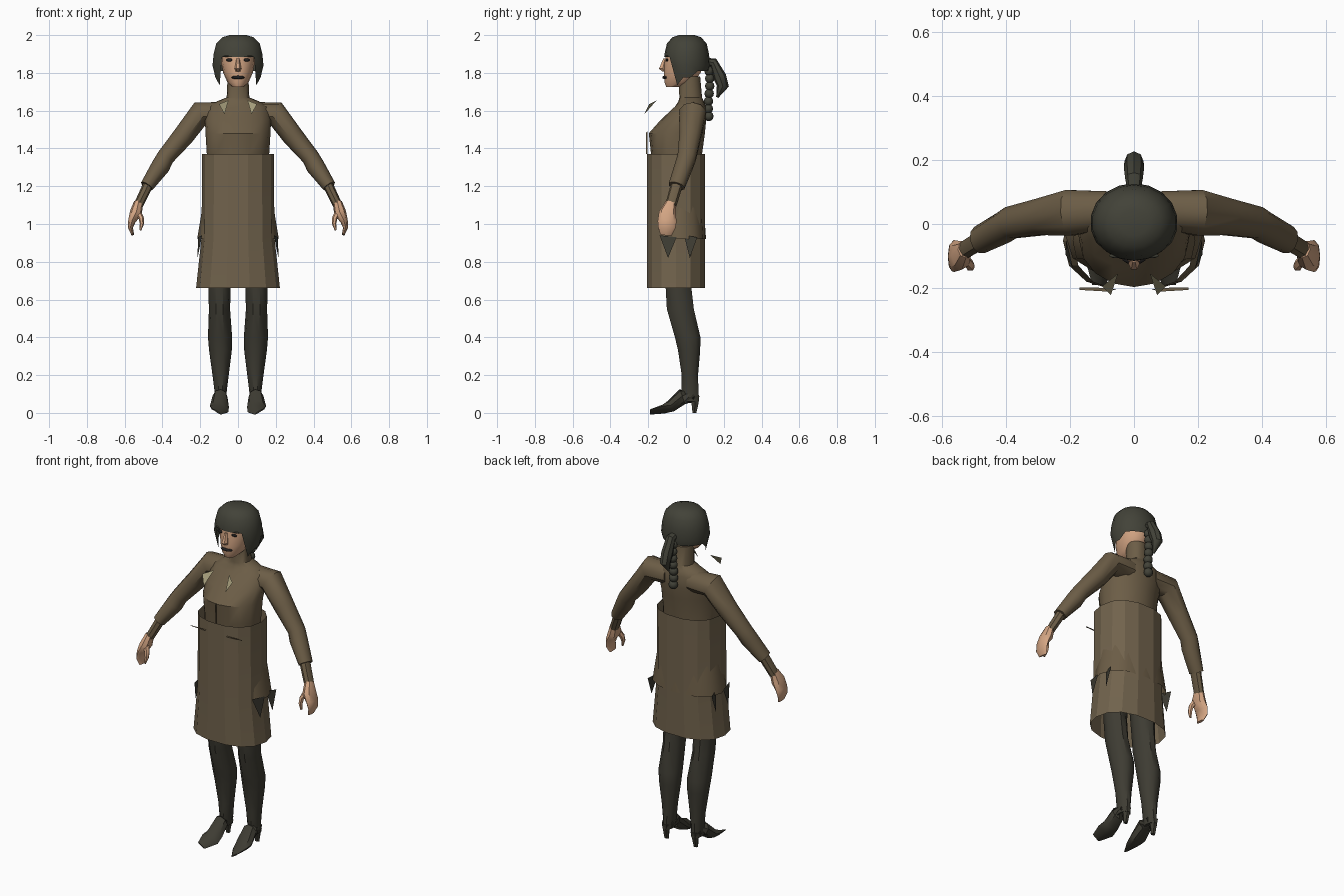
import bpy, bmesh, math
from mathutils import Vector

if "Cube" in bpy.data.objects:
    bpy.data.objects.remove(bpy.data.objects["Cube"])


def material(name, rgb):
    m = bpy.data.materials.new(name)
    m.diffuse_color = (*rgb, 1)
    m.use_nodes = True
    m.node_tree.nodes["Principled BSDF"].inputs["Base Color"].default_value = m.diffuse_color
    return m


BROWN = material("brown cloth", (0.150, 0.110, 0.062))
SKIRT = material("skirt brown", (0.165, 0.124, 0.073))
LEG = material("dark stocking", (0.048, 0.045, 0.033))
HAIR = material("dark hair", (0.055, 0.055, 0.040))
SKIN = material("skin", (0.66, 0.38, 0.23))
LAPEL = material("pale collar", (0.38, 0.34, 0.20))
DARK = material("near black", (0.015, 0.014, 0.014))


def finish(bm, name, mat, angle=40):
    bmesh.ops.remove_doubles(bm, verts=bm.verts, dist=1e-5)
    bmesh.ops.recalc_face_normals(bm, faces=bm.faces)
    me = bpy.data.meshes.new(name)
    bm.to_mesh(me)
    bm.free()
    me.materials.append(mat)
    ob = bpy.data.objects.new(name, me)
    bpy.context.collection.objects.link(ob)
    if angle:
        bpy.ops.object.select_all(action='DESELECT')
        ob.select_set(True)
        bpy.context.view_layer.objects.active = ob
        bpy.ops.object.shade_smooth_by_angle(angle=math.radians(angle))
    return ob


def loft(name, mat, rings, n=10, follow=False, cap=True, power=1.0, side=1, angle=40):
    """Rings are (x, y, z, half width across, half depth in y)."""
    bm = bmesh.new()
    pts = [Vector((r[0] * side, r[1], r[2])) for r in rings]
    loops = []
    for i, r in enumerate(rings):
        u, v = Vector((0, 1, 0)), Vector((1, 0, 0))
        if follow:
            t = Vector()
            if i:
                t += (pts[i] - pts[i - 1]).normalized()
            if i < len(pts) - 1:
                t += (pts[i + 1] - pts[i]).normalized()
            t.normalize()
            u = (u - t * u.dot(t)).normalized()
            v = t.cross(u)
        loop = []
        for k in range(n):
            a = 2 * math.pi * k / n
            c, s = (math.copysign(abs(f) ** power, f) for f in (math.cos(a), math.sin(a)))
            loop.append(bm.verts.new(pts[i] + v * c * r[3] + u * s * r[4]))
        loops.append(loop)
    for a, b in zip(loops, loops[1:]):
        for k in range(n):
            bm.faces.new((a[k], a[(k + 1) % n], b[(k + 1) % n], b[k]))
    if cap:
        bm.faces.new(loops[0])
        bm.faces.new(loops[-1])
    return finish(bm, name, mat, angle)


def span(z, hw, y0, y1, x=0):
    """Horizontal ring from its half width and its front and back limits."""
    return (x, (y0 + y1) / 2, z, hw, (y1 - y0) / 2)


def plate(name, mat, pts):
    bm = bmesh.new()
    bm.faces.new([bm.verts.new(p) for p in pts])
    return finish(bm, name, mat, 0)


def blob(name, mat, loc, size, seg=10):
    bm = bmesh.new()
    bmesh.ops.create_uvsphere(bm, u_segments=seg, v_segments=6, radius=1)
    for v in bm.verts:
        v.co = Vector(loc) + Vector(a * b for a, b in zip(v.co, size))
    return finish(bm, name, mat, 60)


# Jacket body, high collar and flared hem
loft("jacket", BROWN, [span(1.10, .155, -.16, .07), span(1.37, .165, -.185, .085),
     span(1.48, .172, -.197, .10), span(1.55, .175, -.135, .107), span(1.62, .165, -.06, .105),
     span(1.65, .11, -.04, .095), span(1.67, .06, -.035, .085), span(1.78, .055, -.04, .075)],
     n=16)
loft("jacket_hem", BROWN, [span(1.20, .165, -.17, .08), span(1.08, .19, -.165, .095),
     span(.92, .216, -.168, .106)], n=12, cap=False, power=.85)

# Straight tube skirt, open at both ends
loft("skirt", SKIRT, [span(1.37, .19, -.21, .105), span(.93, .193, -.21, .105),
     span(.66, .222, -.21, .105)], n=14, cap=False, power=.85, angle=15)

# Placket strip above the skirt
plate("placket", BROWN, [(0, -.205, 1.49), (0, -.213, 1.48), (0, -.213, 1.37), (0, -.205, 1.37)])

for s, tag in ((1, "left"), (-1, "right")):
    # Sleeves, wrists and hands
    loft(f"sleeve_{tag}", BROWN, [(.07, .045, 1.585, .06, .06), (.20, .035, 1.585, .066, .075),
         (.29, .022, 1.465, .056, .06), (.385, .004, 1.352, .047, .052),
         (.41, -.012, 1.305, .05, .05), (.483, -.05, 1.20, .036, .045)],
         follow=True, side=s)
    loft(f"wrist_{tag}", BROWN, [(.47, -.045, 1.22, .028, .032), (.527, -.08, 1.10, .025, .03)],
         n=8, follow=True, side=s)
    loft(f"hand_{tag}", SKIN, [(.527, -.08, 1.115, .024, .027), (.54, -.098, 1.06, .033, .045),
         (.562, -.10, 1.015, .02, .05), (.569, -.102, .98, .013, .046),
         (.557, -.105, .942, .007, .03)], n=8, follow=True, side=s)
    loft(f"thumb_{tag}", SKIN, [(.535, -.105, 1.075, .018, .018), (.512, -.128, 1.03, .014, .016),
         (.509, -.135, 1.0, .011, .013), (.517, -.14, .967, .005, .006)],
         n=6, follow=True, side=s)
    # Legs with heeled shoes
    loft(f"leg_{tag}", LEG, [span(1.0, .075, -.13, .04, .09), span(.68, .06, -.112, .03, .098),
         span(.55, .056, -.105, .045, .098), span(.40, .064, -.062, .08, .095),
         span(.33, .06, -.045, .078, .093), span(.20, .043, -.025, .066, .092),
         span(.12, .033, -.025, .068, .092), span(.06, .03, -.02, .072, .095)], side=s)
    loft(f"shoe_{tag}", LEG, [(.093, .04, .085, .033, .036), (.095, -.02, .085, .04, .042),
         (.098, -.08, .036, .05, .032), (.10, -.12, .02, .052, .019),
         (.11, -.19, .005, .025, .004)], n=8, follow=True, side=s)
    loft(f"heel_{tag}", LEG, [span(.09, .03, .015, .075, .095), span(.045, .018, .027, .068, .096),
         span(0, .014, .033, .056, .097)], n=6, side=s)
    # Loose collar points, pocket slivers and hem points
    plate(f"collar_point_{tag}", LAPEL,
          [(s * .05, -.155, 1.655), (s * .10, -.195, 1.635), (s * .072, -.222, 1.58)])
    plate(f"pocket_edge_{tag}", BROWN, [(s * .07, -.20, 1.31), (s * .17, -.198, 1.31),
                                        (s * .17, -.206, 1.31), (s * .07, -.212, 1.31)])
    for i, (y0, y1, tip) in enumerate(((-.14, -.05, -.095), (-.01, .06, .02))):
        plate(f"hem_point_{tag}_{i}", LEG, [(s * .19, y0, .94), (s * .212, y1, .93),
                                            (s * .214, tip, .82)])
    # Eyes and brows
    blob(f"eye_{tag}", DARK, (s * .045, -.101, 1.868), (.02, .006, .008))
    blob(f"brow_{tag}", HAIR, (s * .05, -.099, 1.888), (.028, .008, .005))

# Head
loft("head", SKIN, [span(1.725, .03, -.105, -.03), span(1.75, .056, -.116, .04),
     span(1.80, .078, -.118, .08), span(1.86, .09, -.115, .10), span(1.93, .09, -.105, .10)],
     n=14)
loft("nose", SKIN, [span(1.875, .008, -.122, -.10), span(1.822, .018, -.146, -.10),
     span(1.808, .012, -.128, -.10)], n=6)
blob("mouth", DARK, (0, -.108, 1.776), (.038, .018, .01))


# Bobbed hair: short fringe, pointed side locks, raised nape
def hair_bottom(a):
    d = abs(math.degrees(a))                       # 0 is straight ahead
    if d < 50:
        return 1.885
    if d < 75:
        return 1.735
    return 1.775 if d < 100 else 1.81


bm = bmesh.new()
profile = [(2.0, .045), (1.988, .085), (1.955, .117), (1.90, .131), (1.84, .137), (1.735, .112)]
cols = []
N = 18
for k in range(N):
    a = -math.pi + 2 * math.pi * k / N
    low = hair_bottom(a)
    col = []
    for i, (z, r) in enumerate(profile):
        if z < low:
            z0, r0 = profile[i - 1]
            r = r0 + (r - r0) * max(0, (z0 - low) / (z0 - z))
            r = r if z0 > low else col[-1][0]
            z = low
        col.append((r, z))
    cols.append([bm.verts.new((r * math.sin(a), .004 - .9 * r * math.cos(a), z)) for r, z in col])
for k in range(N):
    c, d = cols[k], cols[(k + 1) % N]
    for i in range(len(profile) - 1):
        bm.faces.new((c[i], d[i], d[i + 1], c[i + 1]))
bm.faces.new([c[0] for c in cols])
bmesh.ops.dissolve_degenerate(bm, dist=1e-5, edges=bm.edges)
finish(bm, "hair", HAIR)

# Ponytail and beaded braid
loft("ponytail", HAIR, [(0, .10, 1.86, .02, .02), (0, .145, 1.855, .028, .025),
     (0, .178, 1.78, .032, .035), (0, .195, 1.73, .03, .032), (0, .165, 1.67, .006, .006)],
     n=8, follow=True)
for i in range(7):
    blob(f"braid_bead_{i}", HAIR, (0, .122 + .004 * math.sin(i), 1.81 - .04 * i),
         (.027, .025, .026))
